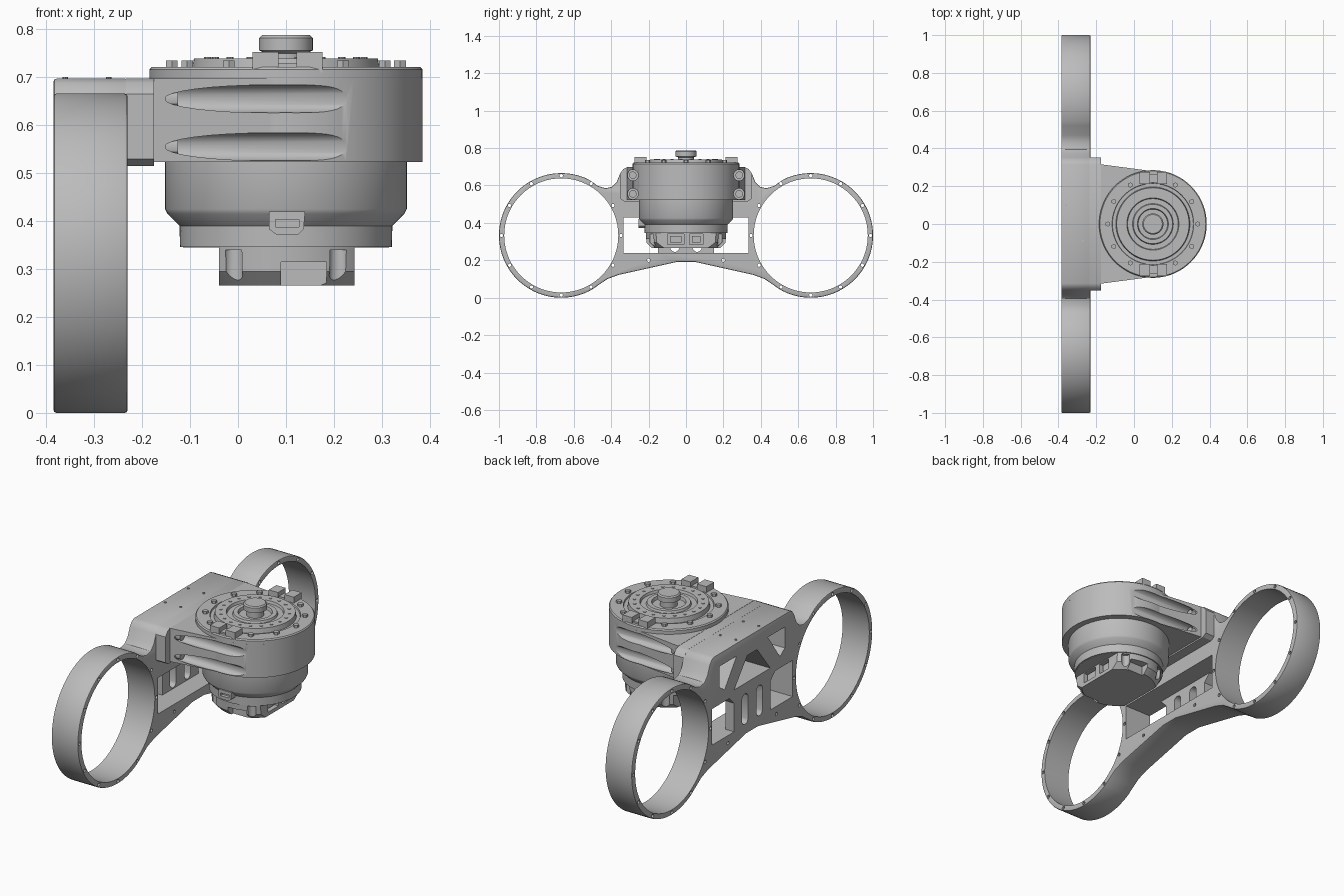
import bpy, bmesh
from math import sin, cos, pi, radians, sqrt
from mathutils import Matrix, Vector

if "Cube" in bpy.data.objects:
    bpy.data.objects.remove(bpy.data.objects["Cube"], do_unlink=True)

metal = bpy.data.materials.new("grey metal")
metal.use_nodes = True
GREY = (0.5, 0.5, 0.5, 1)
metal.diffuse_color = GREY
metal.node_tree.nodes["Principled BSDF"].inputs["Base Color"].default_value = GREY

CX = 0.1                       # motor axis
RING_Y, RING_Z, RING_R = 0.667, 0.333, 0.333
BACK, FRONT = -0.385, -0.23    # bracket depth


def finish(bm, name):
    bmesh.ops.recalc_face_normals(bm, faces=bm.faces)
    mesh = bpy.data.meshes.new(name)
    bm.to_mesh(mesh)
    bm.free()
    mesh.materials.append(metal)
    obj = bpy.data.objects.new(name, mesh)
    bpy.context.collection.objects.link(obj)
    return obj


def prism(bm, points, offset):
    verts = [bm.verts.new(p) for p in points]
    face = bm.faces.new(verts)
    out = bmesh.ops.extrude_face_region(bm, geom=[face])
    moved = [g for g in out["geom"] if isinstance(g, bmesh.types.BMVert)]
    bmesh.ops.translate(bm, verts=moved, vec=offset)


def box(bm, x, y, z):
    m = Matrix.Translation(((x[0] + x[1]) / 2, (y[0] + y[1]) / 2, (z[0] + z[1]) / 2))
    bmesh.ops.create_cube(bm, size=1, matrix=m @ Matrix.Diagonal(
        (x[1] - x[0], y[1] - y[0], z[1] - z[0], 1)))


def rod(bm, centre, r, depth, axis="Z", seg=16):
    m = Matrix.Translation(centre)
    if axis == "X":
        m = m @ Matrix.Rotation(pi / 2, 4, "Y")
    bmesh.ops.create_cone(bm, cap_ends=True, segments=seg, radius1=r, radius2=r,
                          depth=depth, matrix=m)


def lathe(name, profile, seg=72):
    bm = bmesh.new()
    verts = [bm.verts.new((CX + r, 0, z)) for r, z in profile]
    edges = [bm.edges.new(pair) for pair in zip(verts, verts[1:])]
    bmesh.ops.spin(bm, geom=verts + edges, cent=(CX, 0, 0), axis=(0, 0, 1),
                   angle=2 * pi, steps=seg)
    bmesh.ops.remove_doubles(bm, verts=bm.verts, dist=0.0005)
    return finish(bm, name)


def cut(obj, bm):
    cutter = finish(bm, "cutter")
    cutter.hide_render = True
    mod = obj.modifiers.new("cut", "BOOLEAN")
    mod.operation, mod.solver, mod.object = "DIFFERENCE", "EXACT", cutter
    bpy.context.view_layer.objects.active = obj
    bpy.ops.object.modifier_apply(modifier=mod.name)
    bpy.data.objects.remove(cutter, do_unlink=True)


# Bracket: two rings joined by a web, one mirrored outline
half = [(0.05, 0.191), (0.36, 0.122), (0.42, 0.1), (0.46, 0.073)]
for i in range(61):
    a = radians(-120 + 236 * i / 60)
    half.append((RING_Y + RING_R * cos(a), RING_Z + RING_R * sin(a)))
shoulder = [(0.47, 0.597), (0.43, 0.585), (0.395, 0.593), (0.37, 0.62),
            (0.352, 0.665), (0.335, 0.688), (0.315, 0.697)]
half += shoulder
outline = half + [(-y, z) for y, z in reversed(half)]
bm = bmesh.new()
prism(bm, [(BACK, y, z) for y, z in outline], (FRONT - BACK, 0, 0))
bracket = finish(bm, "ring_bracket")
bevel = bracket.modifiers.new("edge", "BEVEL")
bevel.width, bevel.segments, bevel.limit_method = 0.006, 2, "ANGLE"
bevel.angle_limit = radians(60)
bpy.context.view_layer.objects.active = bracket
bpy.ops.object.modifier_apply(modifier=bevel.name)

# Ring bores
bm = bmesh.new()
for s in (-1, 1):
    rod(bm, (-0.3, s * RING_Y, RING_Z), 0.305, 0.4, "X", 72)
cut(bracket, bm)

# Pocket behind the motor
bm = bmesh.new()
box(bm, (-0.335, 0), (-0.335, 0.335), (0.24, 0.43))
cut(bracket, bm)

# Windows, slots and truss openings in the back panel
bm = bmesh.new()
for s in (-1, 1):
    window = [(0.15, 0.24), (0.335, 0.24), (0.335, 0.43), (0.19, 0.43), (0.15, 0.39)]
    prism(bm, [(-0.45, s * y, z) for y, z in window], (0.3, 0, 0))
    slot = [(s * 0.06 + 0.025 * cos(a), 0.325 + (0.055 if sin(a) > 0 else -0.055)
             + 0.025 * sin(a)) for a in [radians(11.25 + 22.5 * k) for k in range(16)]]
    prism(bm, [(-0.45, y, z) for y, z in slot], (0.3, 0, 0))
    truss = [(0.13, 0.63), (0.27, 0.63), (0.27, 0.52), (0.23, 0.49)]
    prism(bm, [(-0.45, s * y, z) for y, z in truss], (0.215, 0, 0))
prism(bm, [(-0.45, y, z) for y, z in [(-0.15, 0.46), (0.15, 0.46), (0.04, 0.6),
                                     (-0.04, 0.6)]], (0.215, 0, 0))
cut(bracket, bm)

# Bolt holes around the rings and in the web
bm = bmesh.new()
for s in (-1, 1):
    for k in range(12):
        a = k * pi / 6
        rod(bm, (-0.3, s * (RING_Y + 0.319 * cos(a)), RING_Z + 0.319 * sin(a)),
            0.009, 0.3, "X", 12)
    rod(bm, (-0.3, s * 0.2, 0.2), 0.009, 0.3, "X", 12)
cut(bracket, bm)

# Mounting block between bracket and housing
block = [(0.33, 0.515), (0.352, 0.53), (0.352, 0.665), (0.335, 0.688), (0.315, 0.697)]
bm = bmesh.new()
prism(bm, [(-0.235, y, z) for y, z in block + [(-y, z) for y, z in reversed(block)]],
      (0.06, 0, 0))
finish(bm, "mounting_block")

# Small holes on top of the bracket
bm = bmesh.new()
for x in (-0.36, -0.27):
    for y in (-0.09, 0.1):
        rod(bm, (x, y, 0.698), 0.006, 0.006, seg=10)
finish(bm, "top_pins")

# Housing: round front tapering out to a wide flange
R = 0.285
arc = [(CX + R * cos(a), R * sin(a)) for a in [radians(-96 + 192 * i / 48) for i in range(49)]]
bm = bmesh.new()
prism(bm, [(x, y, 0.523) for x, y in arc + [(-0.176, 0.316), (-0.176, -0.316)]],
      (0, 0, 0.175))
housing = finish(bm, "motor_housing")
bm = bmesh.new()
for s in (-1, 1):
    for z in (0.555, 0.655):
        rod(bm, (0.075, s * 0.284, z), 0.029, 0.45, "X", 32)
cut(housing, bm)

# Flange bolts at the end of each groove
bm = bmesh.new()
for s in (-1, 1):
    for z in (0.555, 0.655):
        rod(bm, (-0.14, s * 0.284, z), 0.02, 0.03, "X", 12)
finish(bm, "flange_bolts")

# Housing lid with concentric output rings and hub
lathe("housing_lid", [(0, 0.69), (R, 0.69), (R, 0.716), (R - 0.005, 0.722),
                      (0.216, 0.722), (0.214, 0.714), (0.196, 0.714), (0.192, 0.739),
                      (0.138, 0.739), (0.134, 0.726), (0.108, 0.726), (0.104, 0.737),
                      (0.082, 0.737), (0.078, 0.722), (0, 0.722)])
lathe("output_hub", [(0, 0.72), (0.042, 0.72), (0.042, 0.75), (0.056, 0.756),
                     (0.056, 0.782), (0.05, 0.788), (0, 0.788)], 40)

# Bolts on the lid
bm = bmesh.new()
for k in range(20):
    a = 2 * pi * (k + 0.5) / 20
    rod(bm, (CX + 0.165 * cos(a), 0.165 * sin(a), 0.739), 0.008, 0.006, seg=10)
for k in range(12):
    if k not in (3, 9):
        a = k * pi / 6
        rod(bm, (CX + 0.238 * cos(a), 0.238 * sin(a), 0.725), 0.014, 0.02, seg=6)
finish(bm, "lid_bolts")

# Paired stop lugs at both sides of the lid
bm = bmesh.new()
for s in (-1, 1):
    for x in (0.03, 0.122):
        box(bm, (x, x + 0.054), sorted((s * 0.212, s * 0.276)), (0.71, 0.753))
    box(bm, (0.08, 0.125), sorted((s * 0.22, s * 0.265)), (0.71, 0.73))
finish(bm, "stop_lugs")

# Motor can
lathe("motor_can", [(0, 0.53), (0.252, 0.53), (0.252, 0.425), (0.247, 0.415),
                    (0.222, 0.39), (0.221, 0.346), (0, 0.346)])

# Tail cover: trimmed on two sides, notched for connectors
tail = lathe("tail_cover", [(0, 0.36), (0.216, 0.36), (0.212, 0.295), (0.185, 0.266),
                            (0, 0.266)])
bm = bmesh.new()
box(bm, (-0.3, -0.04), (-0.4, 0.4), (0.2, 0.345))
box(bm, (0.243, 0.5), (-0.4, 0.4), (0.2, 0.345))
cut(tail, bm)
bm = bmesh.new()
for y in ((-0.1, -0.01), (0.02, 0.09)):
    box(bm, (0.2, 0.3), y, (0.285, 0.34))
for s in (-1, 1):
    box(bm, (0.09, 0.185), sorted((s * 0.17, s * 0.3)), (0.2, 0.315))
    for x in (-0.01, 0.21):
        rod(bm, (x, s * 0.185, 0.28), 0.02, 0.12, seg=16)
cut(tail, bm)

# Connectors
bm = bmesh.new()
for y, w in ((-0.055, 0.03), (0.055, 0.022)):
    box(bm, (0.19, 0.232), (y - w, y + w), (0.295, 0.33))
finish(bm, "tail_connectors")
bm = bmesh.new()
prism(bm, [(x, -0.255, z) for x, z in [(0.065, 0.383), (0.08, 0.372), (0.125, 0.372),
                                      (0.137, 0.383), (0.14, 0.42), (0.065, 0.42)]],
      (0, 0.08, 0))
port = finish(bm, "side_port")
bm = bmesh.new()
box(bm, (0.078, 0.127), (-0.3, -0.238), (0.388, 0.403))
cut(port, bm)

# Smooth shading with sharp edges kept
bpy.ops.object.select_all(action="DESELECT")
for obj in bpy.context.collection.objects:
    if obj.type == "MESH" and metal.name in obj.data.materials:
        obj.select_set(True)
        bpy.context.view_layer.objects.active = obj
bpy.ops.object.shade_smooth_by_angle(angle=radians(30))
